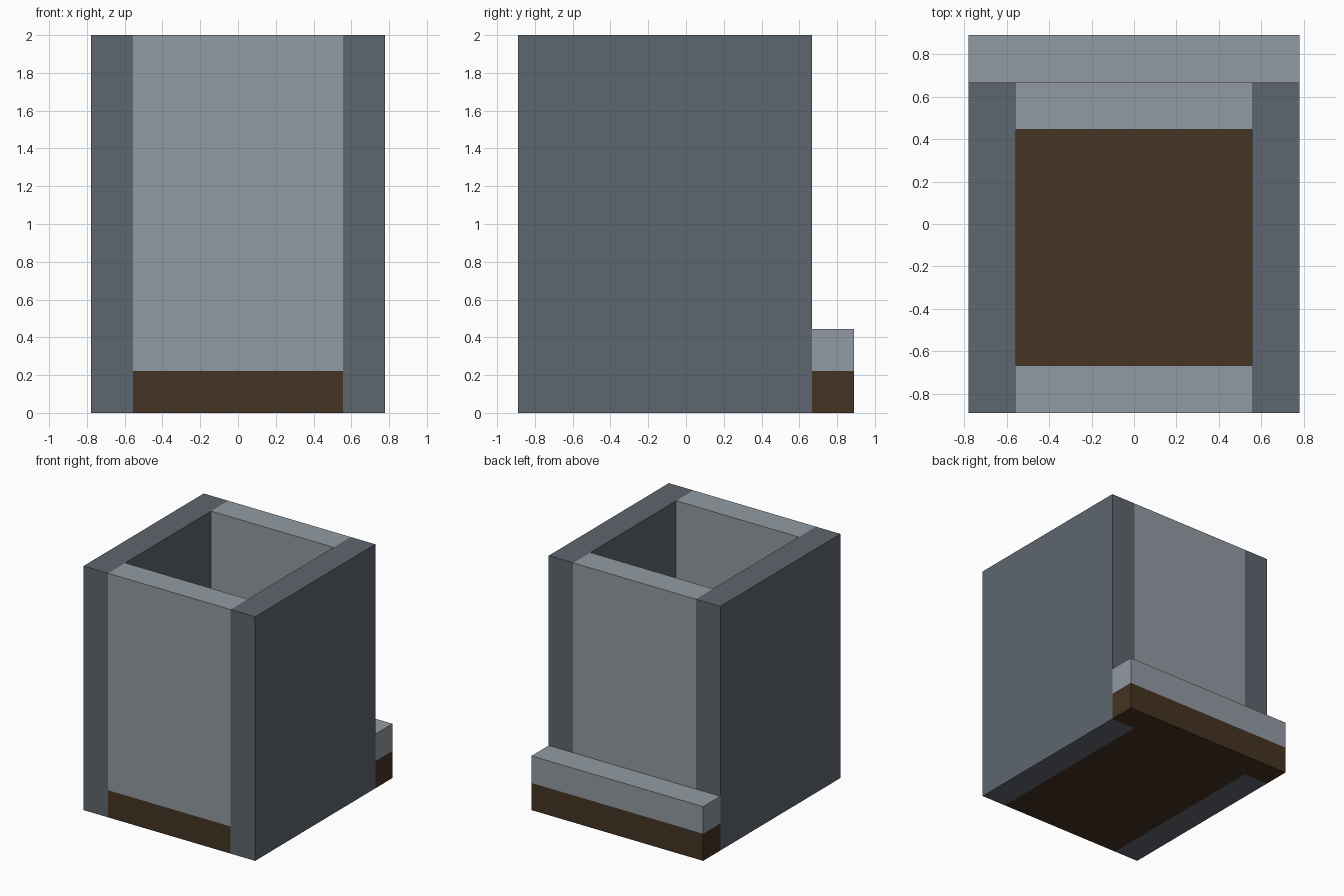
import bpy
import bmesh
from mathutils import Vector

cube = bpy.data.objects.get("Cube")
if cube:
    bpy.data.objects.remove(cube, do_unlink=True)

U = 2 / 9  # one block; the model is 7 x 8 x 9 blocks


def material(name, rgb):
    mat = bpy.data.materials.new(name)
    mat.use_nodes = True
    mat.diffuse_color = (*rgb, 1)
    mat.node_tree.nodes["Principled BSDF"].inputs["Base Color"].default_value = (*rgb, 1)
    return mat


light_stone = material("light stone", (0.287, 0.323, 0.361))
dark_stone = material("dark stone", (0.114, 0.133, 0.156))
brown_earth = material("brown earth", (0.060, 0.034, 0.016))

AXES = {"+x": (1, 0, 0), "-x": (-1, 0, 0), "+y": (0, 1, 0),
        "-y": (0, -1, 0), "+z": (0, 0, 1), "-z": (0, 0, -1)}


def block(name, mat, x, y, z, hidden=()):
    """Box spanning the ranges in blocks, without the faces that touch a neighbour."""
    bm = bmesh.new()
    bmesh.ops.create_cube(bm, size=1)
    bm.normal_update()
    covered = [f for f in bm.faces
               if any(f.normal.dot(Vector(AXES[h])) > 0.9 for h in hidden)]
    bmesh.ops.delete(bm, geom=covered, context="FACES")
    spans = (x, y, z)
    for v in bm.verts:
        v.co = [U * (a + (c + 0.5) * (b - a)) for c, (a, b) in zip(v.co, spans)]
    mesh = bpy.data.meshes.new(name)
    bm.to_mesh(mesh)
    bm.free()
    mesh.materials.append(mat)
    obj = bpy.data.objects.new(name, mesh)
    bpy.context.collection.objects.link(obj)
    return obj


inner = (-2.5, 2.5)
full = (-3.5, 3.5)

# Tall side walls
block("left_wall", dark_stone, (2.5, 3.5), (-4, 3), (0, 9))
block("right_wall", dark_stone, (-3.5, -2.5), (-4, 3), (0, 9))

# Front and back walls standing on the floor
ends = ("+x", "-x", "-z")
block("front_wall", light_stone, inner, (-4, -3), (1, 9), ends)
block("back_wall", light_stone, inner, (2, 3), (1, 9), ends)

# Floor between the side walls
block("floor", brown_earth, inner, (-4, 3), (0, 1), ("+x", "-x", "+y"))

# Low step along the back
block("step_base", brown_earth, full, (3, 4), (0, 1), ("-y", "+z"))
block("step_top", light_stone, full, (3, 4), (1, 2), ("-y", "-z"))
